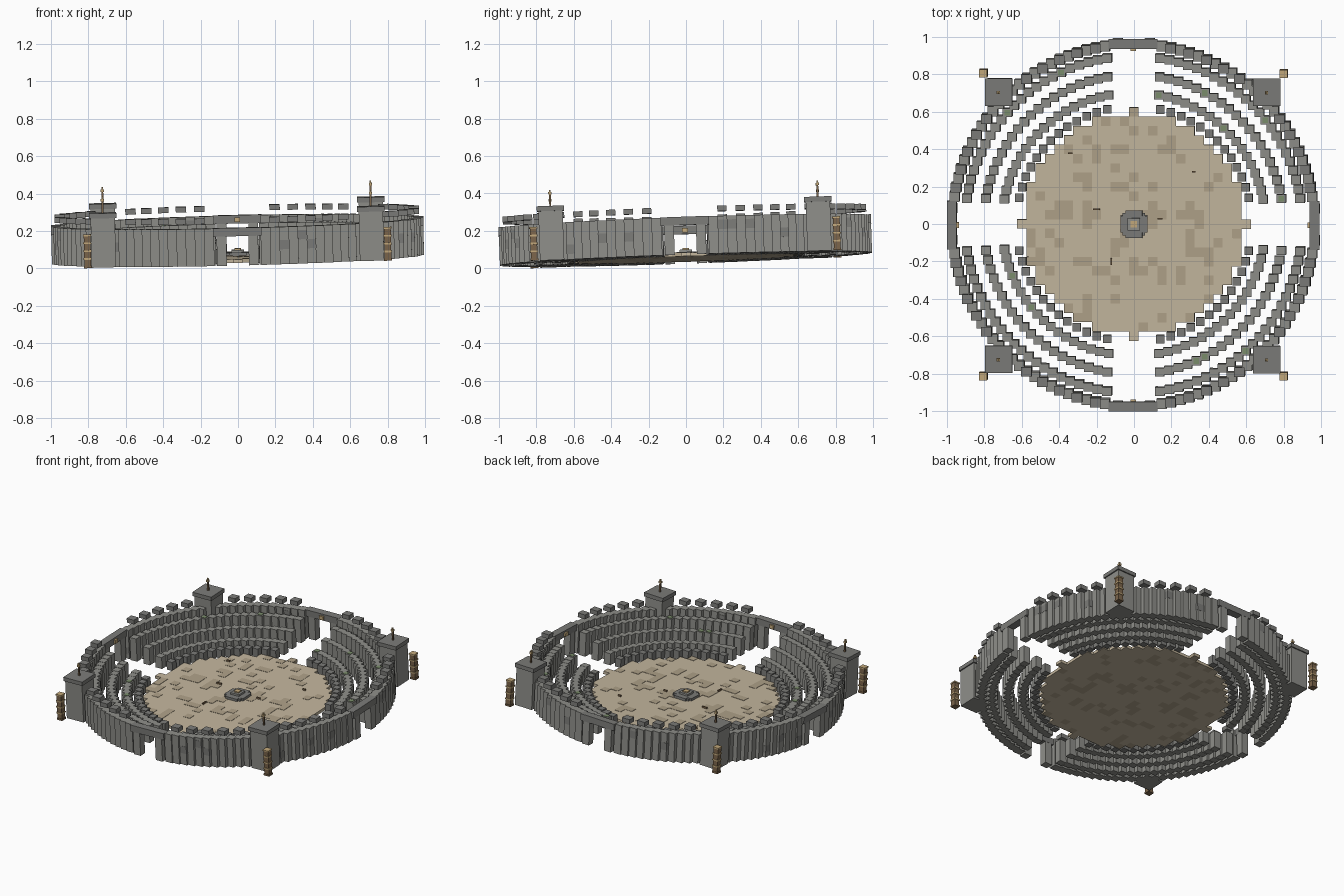
import bpy, bmesh, math, random
from mathutils import Matrix, Vector

if "Cube" in bpy.data.objects:
    bpy.data.objects.remove(bpy.data.objects["Cube"])

random.seed(4)
# the whole arena rests slightly tilted, low at the front left
TILT = (Matrix.Translation((0, 0, 0.047))
        @ Matrix.Rotation(0.035, 4, 'X') @ Matrix.Rotation(-0.025, 4, 'Y'))


def mat(name, col):
    m = bpy.data.materials.new(name)
    m.diffuse_color = (*col, 1)
    m.use_nodes = True
    m.node_tree.nodes["Principled BSDF"].inputs["Base Color"].default_value = m.diffuse_color
    return m


STONE = mat("stone", (0.27, 0.27, 0.25))
DARK = mat("dark_stone", (0.20, 0.20, 0.19))
SAND = mat("sand", (0.55, 0.47, 0.34))
SAND2 = mat("dark_sand", (0.43, 0.36, 0.25))
WOOD = mat("wood", (0.20, 0.13, 0.07))
GOLD = mat("tan_trim", (0.55, 0.40, 0.20))
MOSS = mat("moss", (0.20, 0.27, 0.15))


def boxes(name, items, material):
    """items: (x, y, z_bottom, size_x, size_y, height)"""
    bm = bmesh.new()
    for x, y, z, sx, sy, h in items:
        m = Matrix.Translation((x, y, z + h / 2)) @ Matrix.Diagonal((sx, sy, h, 1))
        bmesh.ops.create_cube(bm, size=1, matrix=m)
    me = bpy.data.meshes.new(name)
    bm.to_mesh(me)
    bm.free()
    ob = bpy.data.objects.new(name, me)
    me.materials.append(material)
    ob.matrix_world = TILT
    bpy.context.collection.objects.link(ob)
    return ob


def ring(r, step, margin):
    """points on a circle, leaving openings at the four gates"""
    pts = []
    n = max(1, round((90 - 2 * margin) / step))
    for q in range(4):
        for i in range(n + 1):
            a = math.radians(q * 90 + margin + i * (90 - 2 * margin) / n)
            pts.append((r * math.cos(a), r * math.sin(a)))
    return pts


# sand floor: square tiles filling a disc
light, dark = [], []
S = 0.05
for i in range(-12, 13):
    for j in range(-12, 13):
        if i * i + j * j <= 144:
            d = random.random() < 0.2
            (dark if d else light).append(
                (i * S, j * S, 0, S, S, 0.022 if d else 0.02))
boxes("floor_tiles", light, SAND)
boxes("worn_floor_tiles", dark, SAND2)

# centre dais
boxes("dais_base", [(0, 0, 0.015, 0.145, 0.09, 0.022), (0, 0, 0.015, 0.09, 0.145, 0.022),
                    (0, 0, 0.015, 0.12, 0.12, 0.02)], DARK)
boxes("dais_top", [(0, 0, 0.035, 0.065, 0.065, 0.015)], STONE)
boxes("dais_stone", [(0, 0, 0.05, 0.035, 0.035, 0.008)], GOLD)

# scraps lying on the floor
boxes("floor_debris", [(-0.2, 0.08, 0.02, 0.035, 0.008, 0.012), (0.14, 0.03, 0.02, 0.025, 0.008, 0.012),
                       (-0.12, -0.2, 0.02, 0.008, 0.035, 0.012), (-0.34, 0.38, 0.02, 0.025, 0.008, 0.012),
                       (0.32, 0.28, 0.02, 0.02, 0.008, 0.012)], WOOD)

# barrier posts around the floor
boxes("barrier_posts", [(x, y, 0, 0.044, 0.044, 0.06) for x, y in ring(0.63, 5.3, 13)], DARK)

# three seat tiers rising outward
moss = []
for k, (r, h, m) in enumerate([(0.705, 0.08, 11), (0.802, 0.12, 10), (0.902, 0.16, 9)]):
    pts = ring(r, 2.9 / r, m)
    boxes("seat_tier_%d" % (k + 1), [(x, y, 0, 0.05, 0.046, h) for x, y in pts], STONE)
    moss += [(x, y, h - 0.002, 0.03, 0.03, 0.005) for x, y in random.sample(pts, 4)]
boxes("moss_patches", moss, MOSS)

# outer wall of upright blocks, two shades
wall = ring(0.968, 3, 9)
boxes("outer_wall", [(x, y, 0, 0.053, 0.053, 0.2) for x, y in wall], STONE)
boxes("wall_patches", [(x, y, random.choice((0.03, 0.08, 0.13)), 0.0545, 0.0545, 0.05)
                       for x, y in random.sample(wall, 22)], DARK)

# battlement blocks hovering over the wall
boxes("battlements", [(x, y, 0.225, 0.056, 0.05, 0.03) for x, y in ring(0.968, 6, 12)
                      if abs(abs(x) - abs(y)) > 0.1], DARK)

# four gates: posts, lintel and inner emblem
posts, lintels, emblems = [], [], []
for s in (-1, 1):
    c = 0.97 * s
    e = 0.94 * s
    for t in (-0.085, 0.085):
        posts += [(t, c, 0, 0.052, 0.05, 0.16), (c, t, 0, 0.05, 0.052, 0.16)]
    lintels += [(0, c, 0.157, 0.26, 0.052, 0.045), (c, 0, 0.157, 0.052, 0.26, 0.045)]
    emblems += [(0, e, 0.165, 0.03, 0.016, 0.025), (e, 0, 0.165, 0.016, 0.03, 0.025)]
boxes("gate_posts", posts, STONE)
boxes("gate_lintels", lintels, DARK)
boxes("gate_emblems", emblems, GOLD)

# corner towers with torch poles, and free-standing corner pillars
body, caps, poles, flames, pillar, bands = [], [], [], [], [], []
for sx in (-1, 1):
    for sy in (-1, 1):
        x, y = 0.717 * sx, 0.715 * sy
        body.append((x, y, 0, 0.13, 0.13, 0.265))
        caps.append((x, y, 0.263, 0.146, 0.146, 0.027))
        poles.append((x, y, 0.29, 0.01, 0.01, 0.065))
        flames += [(x, y, 0.352, 0.017, 0.017, 0.013), (x, y, 0.365, 0.009, 0.009, 0.012)]
        x, y = 0.803 * sx, 0.81 * sy
        for k in range(4):
            z = 0.012 + k * 0.042
            pillar.append((x, y, z, 0.036, 0.036, 0.033))
            bands.append((x, y, z + 0.033, 0.043, 0.043, 0.009))
        pillar.append((x, y, 0, 0.042, 0.042, 0.012))
boxes("tower_bodies", body, STONE)
boxes("tower_caps", caps, DARK)
boxes("torch_poles", poles, WOOD)
boxes("torch_flames", flames, GOLD)
boxes("corner_pillars", pillar, WOOD)
boxes("pillar_bands", bands, GOLD)

# settle the model exactly on z = 0
bpy.context.view_layer.update()
low = min((o.matrix_world @ Vector(c)).z
          for o in bpy.data.objects for c in [v.co for v in o.data.vertices])
for o in bpy.data.objects:
    o.matrix_world = Matrix.Translation((0, 0, -low)) @ TILT
